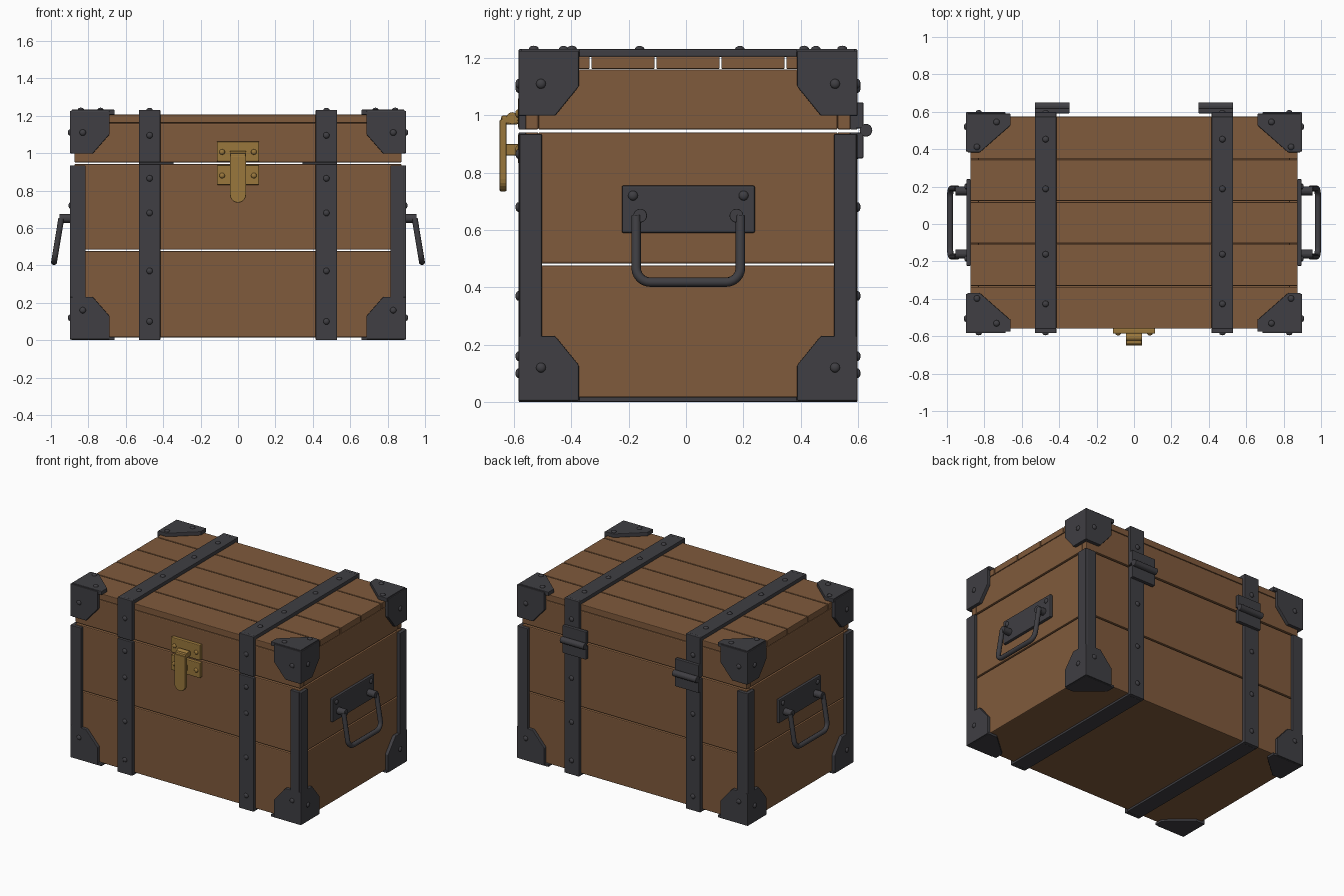
import bpy, bmesh, math
from mathutils import Vector, Matrix

if "Cube" in bpy.data.objects:
    bpy.data.objects.remove(bpy.data.objects["Cube"])

CY = 0.007            # centre of the box in y (latch sticks out further than hinges)
WX, WY = 0.875, 0.567  # wood half sizes
T = 0.024             # iron thickness


def mat(name, col):
    m = bpy.data.materials.new(name)
    m.diffuse_color = (*col, 1)
    m.use_nodes = True
    m.node_tree.nodes["Principled BSDF"].inputs["Base Color"].default_value = m.diffuse_color
    return m


WOOD = mat("brown wood", (0.215, 0.103, 0.045))
IRON = mat("dark iron", (0.050, 0.049, 0.056))
BRASS = mat("aged brass", (0.32, 0.185, 0.045))


def finish(name, bm, m, bevel=0.0, smooth=False):
    bmesh.ops.recalc_face_normals(bm, faces=bm.faces)
    me = bpy.data.meshes.new(name)
    bm.to_mesh(me)
    bm.free()
    me.materials.append(m)
    ob = bpy.data.objects.new(name, me)
    bpy.context.collection.objects.link(ob)
    if bevel:
        b = ob.modifiers.new("bevel", 'BEVEL')
        b.width, b.segments, b.limit_method = bevel, 2, 'ANGLE'
    if smooth:
        for p in me.polygons:
            p.use_smooth = True
    return ob


def box(name, x0, x1, y0, y1, z0, z1, m, bevel=0.004):
    bm = bmesh.new()
    bmesh.ops.create_cube(bm, size=1)
    bmesh.ops.scale(bm, vec=(abs(x1 - x0), abs(y1 - y0), abs(z1 - z0)), verts=bm.verts)
    bmesh.ops.translate(bm, vec=((x0 + x1) / 2, (y0 + y1) / 2, (z0 + z1) / 2), verts=bm.verts)
    return finish(name, bm, m, bevel)


def prism(name, pts, vec, m, bevel=0.004):
    bm = bmesh.new()
    f = bm.faces.new([bm.verts.new(p) for p in pts])
    r = bmesh.ops.extrude_face_region(bm, geom=[f])
    vs = [v for v in r['geom'] if isinstance(v, bmesh.types.BMVert)]
    bmesh.ops.translate(bm, vec=vec, verts=vs)
    return finish(name, bm, m, bevel)


def rivet(name, pos, normal, m=IRON, r=0.017, h=0.011):
    bm = bmesh.new()
    bmesh.ops.create_uvsphere(bm, u_segments=14, v_segments=8, radius=1)
    rot = Vector((0, 0, 1)).rotation_difference(Vector(normal)).to_matrix().to_4x4()
    bm.transform(Matrix.Translation(pos) @ rot @ Matrix.Diagonal((r, r, h, 1)))
    return finish(name, bm, m, 0, True)


def rod(name, a, b, r, m):
    a, b = Vector(a), Vector(b)
    bm = bmesh.new()
    bmesh.ops.create_cone(bm, cap_ends=True, segments=20, radius1=r, radius2=r, depth=(b - a).length)
    rot = Vector((0, 0, 1)).rotation_difference(b - a).to_matrix().to_4x4()
    bm.transform(Matrix.Translation((a + b) / 2) @ rot)
    return finish(name, bm, m, 0.003)


# wooden walls: two board courses for the body, one for the lid
W = 0.045
for part, z0, z1 in (("lower_board", 0.015, 0.476), ("upper_board", 0.484, 0.941), ("lid_side", 0.95, 1.16)):
    for s, n in ((-1, "front"), (1, "back")):
        box(f"{n}_{part}", -WX, WX, CY + s * WY, CY + s * (WY - W), z0, z1, WOOD, 0.006)
    for s, n in ((-1, "left"), (1, "right")):
        box(f"{n}_{part}", s * WX, s * (WX - W), CY - WY + W, CY + WY - W, z0, z1, WOOD, 0.006)
box("bottom_board", -WX + 0.03, WX - 0.03, CY - WY + 0.03, CY + WY - 0.03, 0.015, 0.05, WOOD)

# five lid planks
pw = 2 * WY / 5
for i in range(5):
    y = CY - WY + i * pw
    box("lid_plank", -WX, WX, y + (0.003 if i else 0), y + pw - (0.003 if i < 4 else 0), 1.162, 1.206, WOOD)

# iron straps with rivets
for sx in (-1, 1):
    xa, xb = sx * 0.415, sx * 0.53
    xm = sx * 0.4725
    for sy in (-1, 1):
        yi, yo = CY + sy * (WY - 0.002), CY + sy * (WY + T)
        box("body_strap", xa, xb, yi, yo, 0.0, 0.941, IRON)
        box("lid_strap_side", xa, xb, yi, yo, 0.95, 1.231, IRON)
        for z in (0.1, 0.37, 0.68, 0.865, 1.095):
            rivet("strap_rivet", (xm, yo, z), (0, sy, 0))
        for y in (0.175, 0.44):
            rivet("strap_rivet", (xm, CY + 0.006 + sy * y, 1.231), (0, 0, 1))
    box("lid_strap_top", xa, xb, CY - WY, CY + WY, 1.204, 1.231, IRON)
    box("bottom_strap", xa, xb, CY - WY, CY + WY, 0.0, 0.018, IRON)

# corner guards (three clipped plates each) and upright edge bars
OX, OY = WX + T, WY + T
for sx in (-1, 1):
    for sy in (-1, 1):
        for top in (0, 1):
            zc, d = (1.225, -1) if top else (0.004, 1)
            f = [(0.012, 0), (0.212, 0), (0.212, 0.125), (0.122, 0.228), (0.012, 0.228)]
            prism("corner_guard_face", [(sx * (OX - a), CY + sy * (WY - 0.002), zc + d * b) for a, b in f],
                  (0, sy * (T + 0.002), 0), IRON)
            s = [(0, 0), (0.21, 0), (0.21, 0.125), (0.128, 0.226), (0, 0.226)]
            prism("corner_guard_end", [(sx * (WX - 0.002), CY + sy * (OY - a), zc + d * b) for a, b in s],
                  (sx * (T + 0.002), 0, 0), IRON)
            t = [(0.008, 0.008), (0.24, 0.008), (0.24, 0.07), (0.075, 0.215), (0.008, 0.215)]
            zt = 1.204 if top else 0.0
            prism("corner_guard_cap", [(sx * (OX - a), CY + sy * (OY - b), zt) for a, b in t],
                  (0, 0, 0.028 if top else 0.018), IRON)
            rivet("corner_rivet", (sx * 0.83, CY + sy * OY, 1.11 if top else 0.16), (0, sy, 0))
            rivet("corner_rivet", (sx * OX, CY + sy * 0.513, 1.11 if top else 0.12), (sx, 0, 0))
            if top:
                rivet("corner_rivet", (sx * 0.735, CY + sy * 0.538, 1.232), (0, 0, 1))
                rivet("corner_rivet", (sx * 0.84, CY + sy * 0.405, 1.232), (0, 0, 1))
        box("edge_bar_face", sx * 0.815, sx * 0.885, CY + sy * (WY - 0.002), CY + sy * OY, 0.2, 0.935, IRON)
        box("edge_bar_end", sx * (WX - 0.002), sx * OX, CY + sy * 0.51, CY + sy * (OY - 0.003), 0.2, 0.935, IRON)

# hinges on the back
for sx in (-1, 1):
    xa, xb = sx * 0.345, sx * 0.53
    box("hinge_leaf_lower", xa, xb, 0.592, 0.619, 0.85, 0.94, IRON)
    box("hinge_leaf_upper", xa, xb, 0.592, 0.619, 0.955, 1.045, IRON)
    rod("hinge_barrel", (xa, 0.628, 0.948), (xb, 0.628, 0.948), 0.022, IRON)

# brass latch on the front
YF = CY - WY
for n, z0, z1, zr in (("upper", 0.955, 1.062, 1.006), ("lower", 0.83, 0.936, 0.88)):
    box(f"latch_plate_{n}", -0.113, 0.113, YF + 0.002, -0.586, z0, z1, BRASS, 0.005)
    for sx in (-1, 1):
        rivet("latch_rivet", (sx * 0.085, -0.586, zr), (0, -1, 0), BRASS, 0.015, 0.01)
hasp = [(0.043, 0.985), (-0.043, 0.985)]
for i in range(11):
    a = math.pi + math.pi * i / 10
    hasp.append((0.043 * math.cos(a), 0.778 + 0.043 * math.sin(a)))
prism("latch_hasp", [(x, -0.626, z) for x, z in hasp], (0, -0.024, 0), BRASS)
box("latch_arm", -0.043, 0.043, -0.584, -0.645, 0.968, 1.0, BRASS, 0.008)
rod("latch_knuckle", (-0.043, -0.606, 0.99), (0.043, -0.606, 0.99), 0.021, BRASS)
box("latch_staple", -0.018, 0.018, -0.584, -0.63, 0.86, 0.9, BRASS)

# carrying handles on both ends
HY, HW, R, ZB = CY + 0.001, 0.182, 0.05, 0.418
for sx in (-1, 1):
    box("handle_plate", sx * (WX - 0.002), sx * 0.896, HY - 0.232, HY + 0.232, 0.59, 0.755, IRON, 0.006)
    path = [(-HW, 0.65)]
    for c, a0 in ((-1, math.pi), (1, 1.5 * math.pi)):
        for i in range(7):
            a = a0 + math.pi / 2 * i / 6
            path.append((c * (HW - R) + R * math.cos(a), ZB + R + R * math.sin(a)))
    path.append((HW, 0.65))
    cu = bpy.data.curves.new("handle_loop", 'CURVE')
    cu.dimensions = '3D'
    cu.bevel_depth, cu.bevel_resolution, cu.use_fill_caps = 0.0165, 3, True
    sp = cu.splines.new('POLY')
    sp.points.add(len(path) - 1)
    for p, (y, z) in zip(sp.points, path):
        p.co = (sx * (0.945 + (0.65 - z) * 0.166), HY + y, z, 1)
    cu.materials.append(IRON)
    ob = bpy.data.objects.new("handle_loop", cu)
    bpy.context.collection.objects.link(ob)
    bpy.ops.object.select_all(action='DESELECT')
    ob.select_set(True)
    bpy.context.view_layer.objects.active = ob
    bpy.ops.object.convert(target='MESH')
    for s in (-1, 1):
        y = HY + s * 0.168
        rod("handle_eye", (sx * 0.89, y, 0.65), (sx * 0.955, y, 0.65), 0.024, IRON)
        rivet("handle_rivet", (sx * 0.896, HY + s * 0.193, 0.72), (sx, 0, 0))
